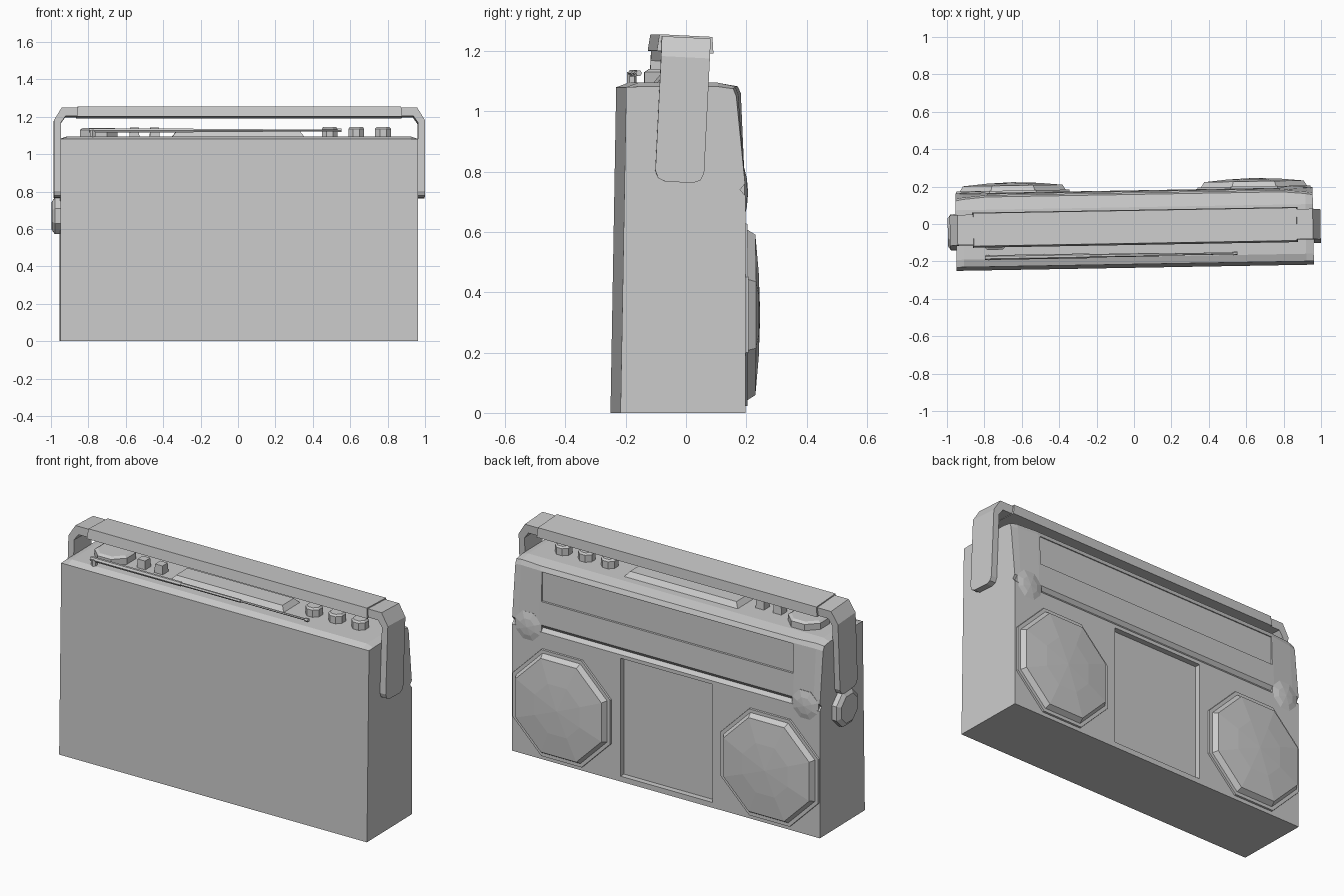
import bpy, bmesh, math
from mathutils import Matrix, Vector

if "Cube" in bpy.data.objects:
    bpy.data.objects.remove(bpy.data.objects["Cube"])

# the whole model is turned slightly about z
TURN = Matrix.Rotation(math.radians(1.0), 4, 'Z')


def finish(name, bm, local=Matrix()):
    bmesh.ops.recalc_face_normals(bm, faces=bm.faces)
    me = bpy.data.meshes.new(name)
    bm.to_mesh(me)
    bm.free()
    ob = bpy.data.objects.new(name, me)
    bpy.context.collection.objects.link(ob)
    ob.matrix_world = TURN @ local
    return ob


def loft(rings, closed_ends=True):
    """Skin a list of equal-length point rings."""
    bm = bmesh.new()
    vs = [[bm.verts.new(p) for p in r] for r in rings]
    n = len(rings[0])
    for a, b in zip(vs, vs[1:]):
        for i in range(n):
            j = (i + 1) % n
            bm.faces.new((a[i], a[j], b[j], b[i]))
    if closed_ends:
        bm.faces.new(vs[0])
        bm.faces.new(vs[-1])
    return bm


def box(name, x0, x1, y0, y1, z0, z1, inset=0, local=Matrix()):
    """Box whose top may be inset for sloping sides."""
    def ring(z, i):
        return [(x0 + i, y0 + i, z), (x1 - i, y0 + i, z), (x1 - i, y1 - i, z), (x0 + i, y1 - i, z)]
    return finish(name, loft([ring(z0, 0), ring(z1, inset)]), local)


def lathe(name, profile, centre, axis='Z', n=8):
    """Turn (flat-to-centre radius, height) pairs into an n-sided part."""
    rot = {'Z': Matrix(), 'Y': Matrix.Rotation(-math.pi / 2, 4, 'X'),
           '-X': Matrix.Rotation(-math.pi / 2, 4, 'Y'),
           'X': Matrix.Rotation(math.pi / 2, 4, 'Y')}[axis]
    k = 1 / math.cos(math.pi / n)
    rings = []
    for r, h in profile:
        rings.append([Vector(centre) + rot @ Vector((
            r * k * math.cos((i + .5) * 2 * math.pi / n),
            r * k * math.sin((i + .5) * 2 * math.pi / n), h)) for i in range(n)])
    bm = loft(rings)
    bmesh.ops.remove_doubles(bm, verts=bm.verts, dist=1e-4)
    return finish(name, bm)


# case: cross-sections lofted along x, with chamfered upper back corners
lower = [(.179, .76), (.163, .74), (.18, .72), (.18, 0)]
full = [(-.234, 0), (-.215, 1.08), (-.175, 1.095), (.09, 1.095), (.158, 1.083), (.168, 1.06)] + lower
mid = full[:4] + [(.147, 1.083), (.157, 1.056)] + lower
end = full[:2] + [(-.175, 1.082), (.09, 1.082), (.14, 1.075), (.15, 1.05)] + lower
cuts = [(-.955, end), (-.915, mid), (-.79, full), (.79, full), (.915, mid), (.955, end)]
case = finish("case", loft([[(x + .003, y, z) for y, z in s] for x, s in cuts]))

# recesses for the dial panel and the tape door
for name, dims in (("dial_recess_cutter", (-.78, .78, .162, .3, .89, 1.055)),
                   ("tape_door_cutter", (-.285, .285, .148, .3, .03, .70))):
    cutter = box(name, *dims)
    cutter.hide_render = True
    cutter.hide_viewport = True
    mod = case.modifiers.new(name, 'BOOLEAN')
    mod.operation = 'DIFFERENCE'
    mod.object = cutter

# speakers and shallow corner knobs on the back face
for side, s in (("left", -1), ("right", 1)):
    lathe(f"speaker_{side}", [(.305, .17), (.302, .19), (.283, .19), (.266, .217), (.14, .229), (0, .235)],
          (s * .645, 0, .325), 'Y')
    lathe(f"corner_knob_{side}", [(.082, .16), (.082, .178), (.045, .187), (0, .191)],
          (s * .86, 0, .73), 'Y')

# side knob
lathe("side_knob", [(.097, -.02), (.097, .03), (.075, .046)], (-.95, -.028, .67), '-X')

# carrying handle: strap outline extruded in y, leaning back a little
pivot = Matrix.Translation((.006, -.038, .8))
lean = pivot @ Matrix.Rotation(-.05, 4, 'X') @ Matrix.Translation((0, 0, -.8))
half = [(.991, .765), (.991, 1.18), (.95, 1.246)]
inner = [(.93, 1.2), (.955, 1.165), (.955, .765)]
outline = half + [(-x, z) for x, z in half[::-1]] + [(-x, z) for x, z in inner[::-1]] + inner
bm = loft([[(x, y, z) for x, z in outline] for y in (-.081, .081)])
tips = [e for e in bm.edges if all(v.co.z < .77 for v in e.verts)
        and abs(e.verts[0].co.y - e.verts[1].co.y) < .01]
bmesh.ops.bevel(bm, geom=tips, offset=.035, segments=2, profile=.5, affect='EDGES')
finish("handle", bm, lean)
box("handle_grip", -.87, .87, -.094, .094, 1.197, 1.252, .006, lean)

# top controls
TOP = 1.085
lathe("volume_dial", [(.1, 0), (.1, .045), (.085, .055)], (-.745, -.025, TOP))
for i, x in enumerate((-.555, -.447)):
    box(f"push_button_{i}", x - .027, x + .027, -.07, -.015, TOP, 1.143, .004)
for i, x in enumerate((.49, .632, .775)):
    lathe(f"tone_knob_{i}", [(.042, 0), (.042, .05), (.034, .06)], (x, -.025, TOP))
box("tuning_window", -.36, .36, -.11, .055, TOP, 1.122, .03)

# telescopic aerial with its post and tip
lathe("aerial_post", [(.014, 0), (.014, .045)], (-.78, -.166, TOP), n=6)
for i, (x0, x1, r) in enumerate(((-.8, -.24, .011), (-.24, .13, .008), (.13, .54, .005), (.53, .55, .009))):
    lathe(f"aerial_section_{i}", [(r, x0), (r, x1)], (0, -.166, 1.127), 'X', 6)
